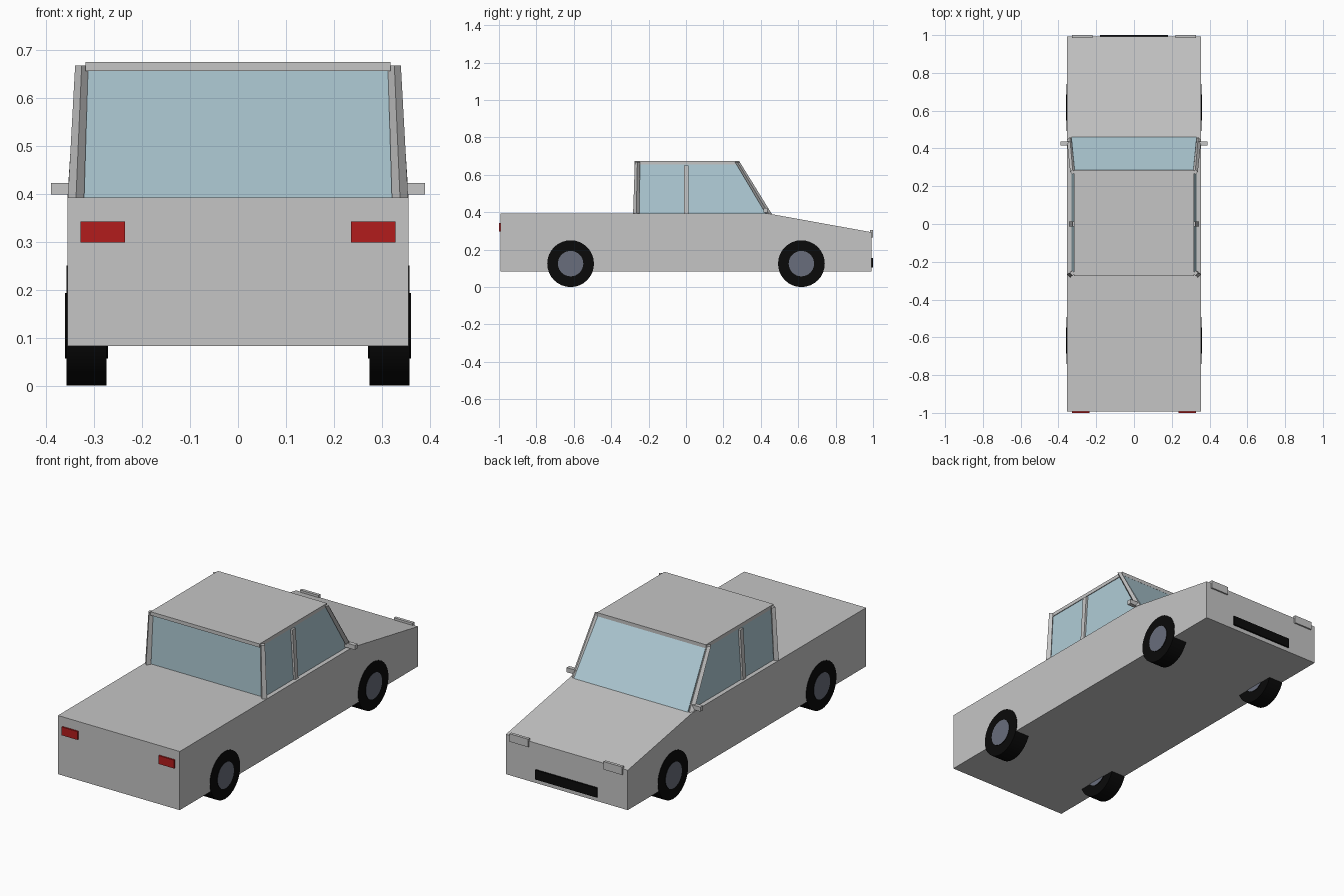
import bpy, bmesh, math
from mathutils import Vector

cube = bpy.data.objects.get("Cube")
if cube:
    bpy.data.objects.remove(cube)


def material(name, rgb):
    m = bpy.data.materials.new(name)
    m.use_nodes = True
    m.diffuse_color = (*rgb, 1)
    m.node_tree.nodes["Principled BSDF"].inputs["Base Color"].default_value = (*rgb, 1)
    return m


GREY = material("body grey", (0.56, 0.56, 0.56))
GLASS = material("window blue", (0.43, 0.6, 0.67))
BLACK = material("black rubber", (0.003, 0.003, 0.003))
HUB = material("hub grey", (0.14, 0.155, 0.2))
RED = material("tail light red", (0.45, 0.012, 0.012))


def finish(name, bm, *mats):
    bmesh.ops.recalc_face_normals(bm, faces=bm.faces)
    me = bpy.data.meshes.new(name)
    bm.to_mesh(me)
    bm.free()
    for m in mats:
        me.materials.append(m)
    ob = bpy.data.objects.new(name, me)
    bpy.context.collection.objects.link(ob)
    return ob


def loft(name, lower, upper, mat):
    """Closed solid between two loops with the same point count."""
    bm = bmesh.new()
    a = [bm.verts.new(p) for p in lower]
    b = [bm.verts.new(p) for p in upper]
    bm.faces.new(a)
    bm.faces.new(b)
    for i in range(len(a)):
        j = (i + 1) % len(a)
        bm.faces.new((a[i], a[j], b[j], b[i]))
    return finish(name, bm, mat)


def rect(x0, x1, y0, y1, z):
    return [(x0, y0, z), (x1, y0, z), (x1, y1, z), (x0, y1, z)]


def box(name, x, y, z, mat):
    return loft(name, rect(*x, *y, z[0]), rect(*x, *y, z[1]), mat)


def pillar(name, foot, head, r):
    """Slanted post with a diamond section."""
    ring = [Vector((r, 0, 0)), Vector((0, r, 0)), Vector((-r, 0, 0)), Vector((0, -r, 0))]
    return loft(name, [Vector(foot) + p for p in ring],
                [Vector(head) + p * 0.8 for p in ring], GREY)


def cylinder(name, x, y, z, radius, width, mats):
    bm = bmesh.new()
    bmesh.ops.create_cone(bm, cap_ends=True, segments=32, radius1=radius,
                          radius2=radius, depth=width)
    for v in bm.verts:
        v.co = (v.co.z + x, v.co.x + y, v.co.y + z)
    for f in bm.faces:
        f.smooth = len(f.verts) == 4
        f.material_index = len(mats) - 1 if len(f.verts) > 4 else 0
    for e in bm.edges:
        e.smooth = all(f.smooth for f in e.link_faces)
    return finish(name, bm, *mats)


# Body: side profile with a sloping bonnet, extruded across
W, L, SILL, BELT = 0.355, 0.992, 0.083, 0.392
profile = [(-L, SILL), (-L, BELT), (0.445, BELT), (L, 0.293), (L, SILL)]
loft("body", [(-W, y, z) for y, z in profile], [(W, y, z) for y, z in profile], GREY)

# Cabin glass and roof
loft("cabin_glass", rect(-0.332, 0.332, -0.26, 0.46, BELT - 0.002),
     rect(-0.314, 0.314, -0.258, 0.285, 0.658), GLASS)
box("roof", (-0.318, 0.318), (-0.275, 0.287), (0.656, 0.675), GREY)

# Grille
box("grille", (-0.18, 0.18), (L - 0.01, 1.0), (0.105, 0.155), BLACK)

# Parts repeated on both sides
for side, s in (("left", 1), ("right", -1)):
    pillar(side + "_rear_pillar", (s * 0.338, -0.266, BELT - 0.005),
           (s * 0.326, -0.26, 0.668), 0.017)
    pillar(side + "_windscreen_pillar", (s * 0.34, 0.445, BELT - 0.005),
           (s * 0.325, 0.275, 0.668), 0.016)
    loft(side + "_door_pillar",
         rect(s * 0.326, s * 0.342, -0.012, 0.014, BELT - 0.005),
         rect(s * 0.311, s * 0.326, -0.012, 0.014, 0.65), GREY)
    box(side + "_mirror", (s * 0.33, s * 0.39), (0.415, 0.437), (0.399, 0.423), GREY)
    box(side + "_headlight", (s * 0.22, s * 0.328), (L - 0.008, 1.0), (0.264, 0.306), GREY)
    box(side + "_tail_light", (s * 0.236, s * 0.328), (-1.0, -L + 0.01), (0.298, 0.342), RED)
    for end, y in (("rear", -0.617), ("front", 0.617)):
        wheel = side + "_" + end
        cylinder(wheel + "_tyre", s * 0.316, y, 0.125, 0.125, 0.083, [BLACK])
        cylinder(wheel + "_hub", s * 0.316, y, 0.125, 0.068, 0.089, [BLACK, HUB])
